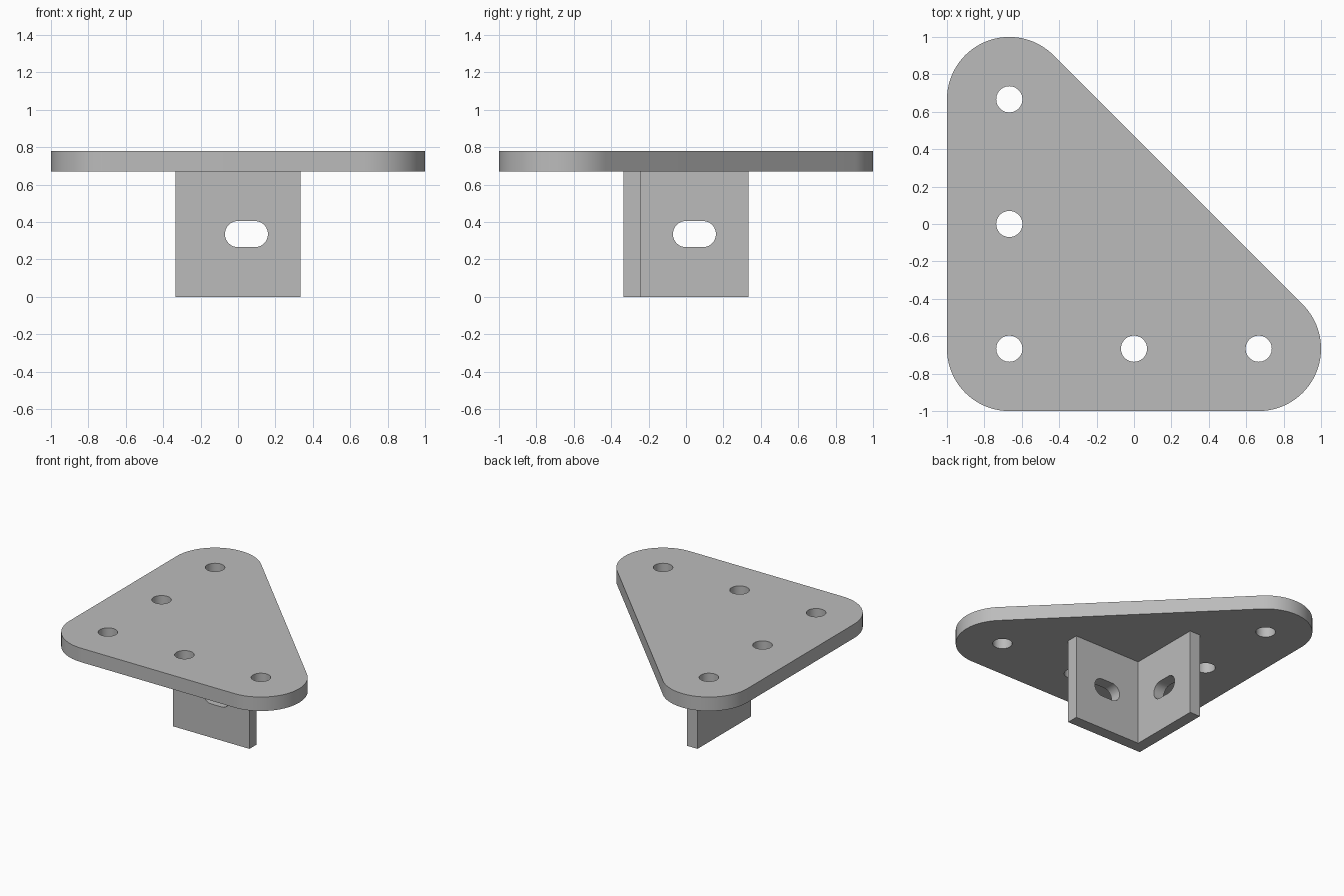
import bpy, bmesh
from math import pi, cos, sin, radians
from mathutils import Matrix, Vector

cube = bpy.data.objects.get("Cube")
if cube:
    bpy.data.objects.remove(cube, do_unlink=True)

STEEL = (0.5, 0.5, 0.5, 1)
steel = bpy.data.materials.new("grey_steel")
steel.use_nodes = True
steel.diffuse_color = STEEL
steel.node_tree.nodes["Principled BSDF"].inputs["Base Color"].default_value = STEEL

R = 1 / 3           # plate corner radius, also half the bracket width
C = 1 - R           # corner and hole centres
HOLE = 0.07
PLATE_Z, TOP_Z = 0.67, 0.78
WALL = 0.09


def arc(x, y, r, start, end, steps):
    """Points along an arc, angles in degrees."""
    angles = [radians(start + (end - start) * i / steps) for i in range(steps + 1)]
    return [(x + r * cos(a), y + r * sin(a)) for a in angles]


def prism(name, outline, z0, z1, matrix=Matrix()):
    """Extrude a closed outline from z0 to z1, then place it."""
    bm = bmesh.new()
    face = bm.faces.new([bm.verts.new((x, y, z0)) for x, y in outline])
    new = bmesh.ops.extrude_face_region(bm, geom=[face])["geom"]
    verts = [v for v in new if isinstance(v, bmesh.types.BMVert)]
    bmesh.ops.translate(bm, verts=verts, vec=(0, 0, z1 - z0))
    bmesh.ops.transform(bm, verts=bm.verts, matrix=matrix)
    bmesh.ops.recalc_face_normals(bm, faces=bm.faces)
    mesh = bpy.data.meshes.new(name)
    bm.to_mesh(mesh)
    bm.free()
    mesh.materials.append(steel)
    obj = bpy.data.objects.new(name, mesh)
    bpy.context.collection.objects.link(obj)
    return obj


def finish(obj, cutters):
    """Cut the openings, remove the cutters and smooth the round walls."""
    bpy.ops.object.select_all(action="DESELECT")
    obj.select_set(True)
    bpy.context.view_layer.objects.active = obj
    for cutter in cutters:
        cutter.hide_render = True
        mod = obj.modifiers.new("opening", "BOOLEAN")
        mod.operation, mod.solver, mod.object = "DIFFERENCE", "EXACT", cutter
        bpy.ops.object.modifier_apply(modifier=mod.name)
        bpy.data.objects.remove(cutter, do_unlink=True)
    bpy.ops.object.shade_smooth_by_angle(angle=radians(30))


# Triangular plate with rounded corners and five screw holes
outline = (arc(-C, -C, R, 180, 270, 24) + arc(C, -C, R, 270, 405, 36)
           + arc(-C, C, R, 45, 180, 36))
plate = prism("mounting_plate", outline, PLATE_Z, TOP_Z)
centres = [(-C, -C), (0, -C), (C, -C), (-C, 0), (-C, C)]
finish(plate, [prism("hole_cutter", arc(x, y, HOLE, 0, 360, 40)[:-1], 0.5, 1)
               for x, y in centres])

# L-shaped bracket below, with a horizontal slot through each wall
inner = WALL - R
profile = [(-R, -R), (R, -R), (R, inner), (inner, inner), (inner, R), (-R, R)]
bracket = prism("angle_bracket", profile, 0, PLATE_Z)
slot = (arc(0.09, PLATE_Z / 2, HOLE, -90, 90, 20)
        + arc(0, PLATE_Z / 2, HOLE, 90, 270, 20))
front_wall = Matrix.Rotation(pi / 2, 4, "X")             # slot up to z, depth along y
swap_xy = Matrix(((0, 1, 0, 0), (1, 0, 0, 0), (0, 0, 1, 0), (0, 0, 0, 1)))
finish(bracket, [prism("slot_cutter", slot, 0.2, 0.4, m)
                 for m in (front_wall, swap_xy @ front_wall)])
